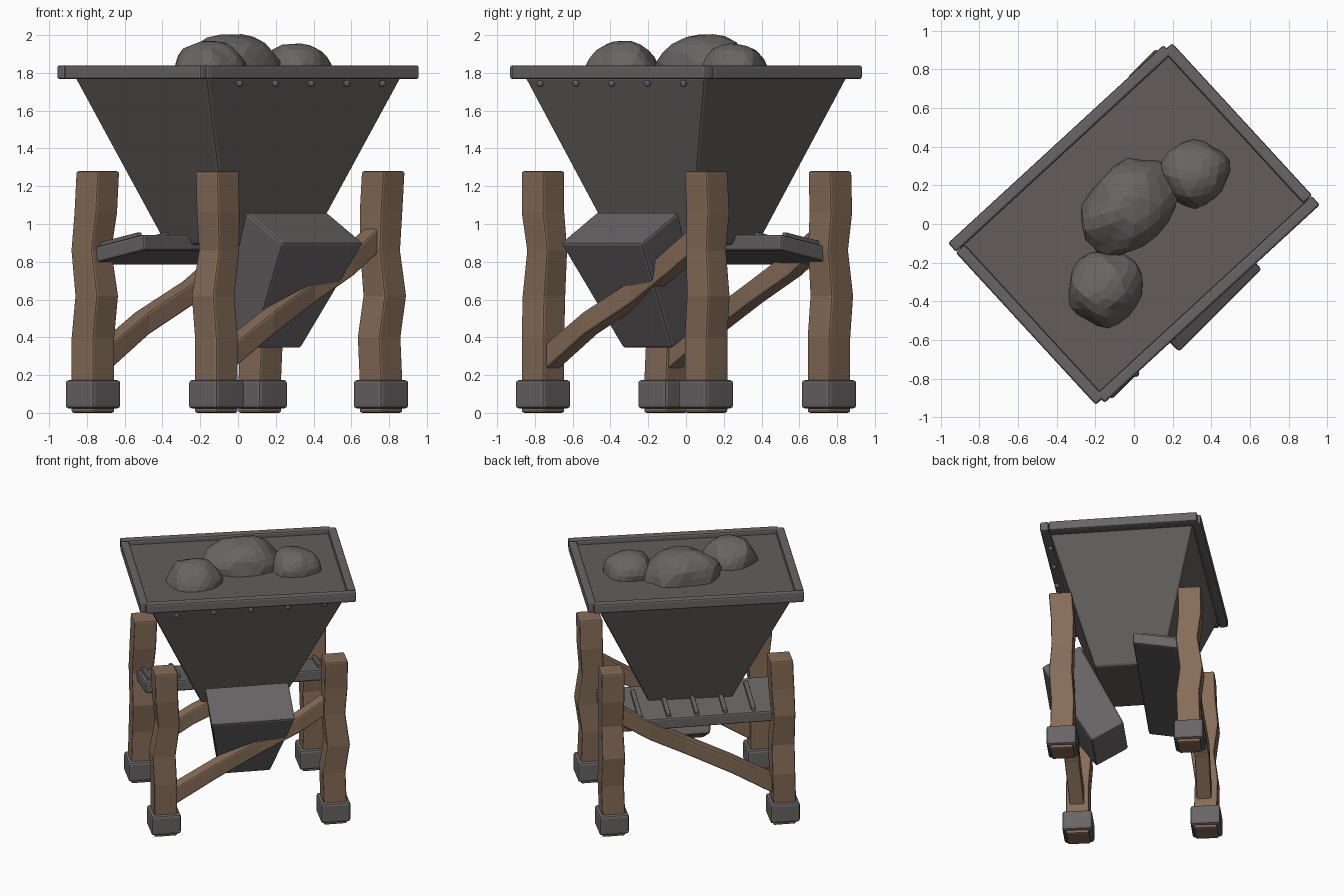
import bpy, bmesh, math
from mathutils import Vector, Matrix, noise

if "Cube" in bpy.data.objects:
    bpy.data.objects.remove(bpy.data.objects["Cube"])

FRAME = Matrix.Rotation(math.radians(45), 4, 'Z')      # stand, chute and tray
HOPPER = Matrix.Rotation(math.radians(42.6), 4, 'Z')   # hopper and rim


def material(name, rgb):
    m = bpy.data.materials.new(name)
    m.diffuse_color = (*rgb, 1)
    m.use_nodes = True
    m.node_tree.nodes["Principled BSDF"].inputs["Base Color"].default_value = m.diffuse_color
    return m


WOOD = material("brown wood", (0.235, 0.150, 0.098))
IRON = material("grey iron", (0.142, 0.130, 0.132))
SHEET = material("dark sheet metal", (0.125, 0.117, 0.112))
GRAVEL = material("packed fill", (0.125, 0.110, 0.106))
ROCK = material("rock grey", (0.140, 0.132, 0.127))


def finish(bm, name, mat, matrix, bevel=0.0):
    bmesh.ops.recalc_face_normals(bm, faces=bm.faces)
    me = bpy.data.meshes.new(name)
    bm.to_mesh(me)
    bm.free()
    me.transform(matrix)
    me.materials.append(mat)
    ob = bpy.data.objects.new(name, me)
    bpy.context.collection.objects.link(ob)
    if bevel:
        b = ob.modifiers.new("bevel", 'BEVEL')
        b.width, b.segments, b.limit_method = bevel, 2, 'ANGLE'
        b.angle_limit = math.radians(35)
    return ob


def loft(name, rings, mat, matrix=FRAME, bevel=0.012):
    """Skin a run of four-cornered rings and cap both ends."""
    bm = bmesh.new()
    loops = [[bm.verts.new(p) for p in r] for r in rings]
    for a, b in zip(loops, loops[1:]):
        for i in range(4):
            bm.faces.new((a[i], a[(i + 1) % 4], b[(i + 1) % 4], b[i]))
    bm.faces.new(loops[0])
    bm.faces.new(loops[-1])
    return finish(bm, name, mat, matrix, bevel)


def flat_ring(cx, cy, z, hx, hy):
    return [(cx + sx * hx, cy + sy * hy, z)
            for sx, sy in ((-1, -1), (1, -1), (1, 1), (-1, 1))]


def box(name, x, y, z0, z1, hx, hy, mat, matrix=FRAME, bevel=0.012):
    return loft(name, [flat_ring(x, y, z0, hx, hy), flat_ring(x, y, z1, hx, hy)],
                mat, matrix, bevel)


# Hopper body, fill and the four overlapping rim bars
loft("hopper", [flat_ring(0, 0, 0.89, 0.297, 0.246),
                flat_ring(0, 0, 1.78, 0.705, 0.517)], SHEET, HOPPER, 0.015)
box("hopper_fill", 0, 0, 1.77, 1.805, 0.725, 0.525, GRAVEL, HOPPER, 0)
for s, tag in ((1, "a"), (-1, "b")):
    box("rim_long_" + tag, -s * 0.018, s * 0.547, 1.767, 1.84, 0.757, 0.031, IRON, HOPPER)
    box("rim_short_" + tag, s * 0.748, s * 0.02, 1.767, 1.84, 0.031, 0.535, IRON, HOPPER)

# Rivets under the front rim
for i in range(5):
    bm = bmesh.new()
    bmesh.ops.create_icosphere(bm, subdivisions=2, radius=0.019)
    u = -0.54 + 0.268 * i
    finish(bm, "rivet", IRON, FRAME @ Matrix.Translation((u, -0.552, 1.743)))

# Rocks piled on the fill: centre, radii, turn, noise seed
for c, r, turn, seed in (((-0.03, 0.09, 1.80), (0.285, 0.215, 0.205), 45, 3),
                         ((0.31, 0.262, 1.80), (0.18, 0.172, 0.155), 20, 9),
                         ((-0.15, -0.335, 1.80), (0.20, 0.19, 0.17), 60, 15)):
    bm = bmesh.new()
    bmesh.ops.create_icosphere(bm, subdivisions=3, radius=1)
    for v in bm.verts:
        v.co *= 1 + 0.13 * noise.noise(v.co * 1.6 + Vector((seed, seed, 0)))
    top = max(v.co.z for v in bm.verts)
    for v in bm.verts:
        v.co.z /= top
    finish(bm, "rock", ROCK, Matrix.Translation(c)
           @ Matrix.Rotation(math.radians(turn), 4, 'Z') @ Matrix.Diagonal((*r, 1)))

# Crooked legs in iron shoes: foot position, then sideways drift going up
LEVELS = (0.0, 0.17, 0.40, 0.62, 0.86, 1.06, 1.28)
BACK = FRAME.inverted()
for name, x, y, dx, dy in (
        ("front", -0.115, -0.757, (0, 0, 0, -.017, .015, .01, .005), (0, 0, 0, .005, .022, 0, .0)),
        ("right", 0.757, 0.106, (0, 0, -.01, .02, -.005, 0, .012), (0, 0, 0, .012, .0, .01, .0)),
        ("back", 0.115, 0.757, (0, 0, .01, -.01, .015, 0, 0), (0, 0, 0, .015, -.005, .01, .005)),
        ("left", -0.768, -0.108, (0, 0, 0, .02, -.008, .015, .026), (0, 0, .01, -.01, .01, 0, 0))):
    foot = BACK @ Vector((x, y, 0))
    rings = []
    for z, a, b in zip(LEVELS, dx, dy):
        p = BACK @ Vector((x + a, y + b, z))
        h = 0.078 if z == 0.86 else 0.083
        rings.append(flat_ring(p.x, p.y, z, h, h))
    loft(name + "_leg", rings, WOOD)
    box(name + "_shoe", foot.x, foot.y, 0.022, 0.175, 0.107, 0.107, IRON, bevel=0.018)

# Diagonal braces, both rising toward the same end
for s, name in ((-1, "front_brace"), (1, "back_brace")):
    rings = []
    for u, z, h, dv in ((-0.60, 0.265, 0.068, 0), (-0.25, 0.475, 0.062, 0.012),
                        (0.08, 0.64, 0.06, -0.012), (0.35, 0.79, 0.066, 0.008),
                        (0.60, 0.95, 0.068, 0)):
        v = s * (0.455 + dv)
        rings.append([(u, v - .053, z - h), (u, v + .053, z - h),
                      (u, v + .053, z + h), (u, v - .053, z + h)])
    loft(name, rings, WOOD)

# Tilted, tapering chute
loft("chute", [[(-.305, -.638, .90), (.305, -.638, .90), (.305, -.361, 1.065), (-.305, -.361, 1.065)],
               [(-.185, -.287, .34), (.185, -.287, .34), (.185, -.055, .475), (-.185, -.055, .475)]],
     IRON, bevel=0.016)


# Sloping tray with raised ribs
def tray_section(u, v0, v1, lift0, lift1):
    z = lambda v: 0.945 - 0.183 * (v - 0.05)
    return [(u, v0, z(v0) + lift0), (u, v1, z(v1) + lift0),
            (u, v1, z(v1) + lift1), (u, v0, z(v0) + lift1)]


loft("tray", [tray_section(u, 0.05, 0.47, -0.085, 0) for u in (-0.66, 0.66)], IRON)
for i in range(7):
    u = (i - 3) * 0.205
    loft("tray_rib", [tray_section(u + d, 0.12, 0.455, -0.01, 0.024) for d in (-0.016, 0.016)],
         IRON, bevel=0.006)
